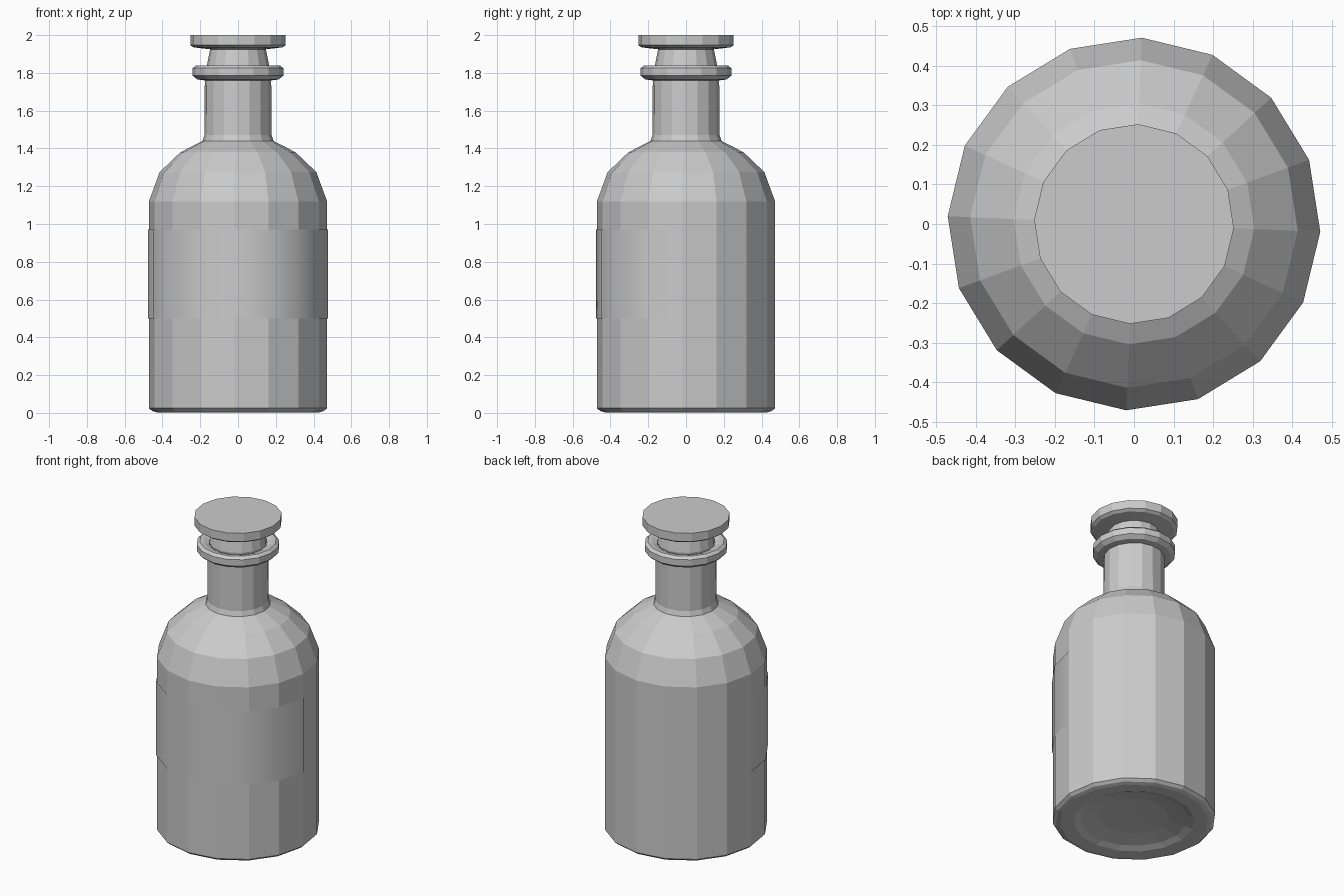
import bpy, bmesh
from math import sin, cos, radians

if "Cube" in bpy.data.objects:
    bpy.data.objects.remove(bpy.data.objects["Cube"])

SIDES = 16
TURN = -2.4   # slight rotation of the facets, degrees


def lathe(name, profile):
    """Spin (radius, z) points about z; a zero radius closes with a pole."""
    bm = bmesh.new()
    rings = []
    for r, z in profile:
        n = SIDES if r > 0 else 1
        rings.append([bm.verts.new((r * cos(radians(TURN + 360 * i / SIDES)),
                                    r * sin(radians(TURN + 360 * i / SIDES)), z))
                      for i in range(n)])
    for a, b in zip(rings, rings[1:]):
        for i in range(SIDES):
            j = (i + 1) % SIDES
            quad = [a[i % len(a)], a[j % len(a)], b[j % len(b)], b[i % len(b)]]
            bm.faces.new(list(dict.fromkeys(quad)))
    return finish(name, bm)


def finish(name, bm):
    bmesh.ops.recalc_face_normals(bm, faces=bm.faces)
    mesh = bpy.data.meshes.new(name)
    bm.to_mesh(mesh)
    bm.free()
    obj = bpy.data.objects.new(name, mesh)
    bpy.context.collection.objects.link(obj)
    return obj


# Bottle: dished base, straight body, round shoulder, neck, collar, inner wall
lathe("bottle", [
    (0, 0.045), (0.2, 0.04), (0.31, 0.02), (0.35, 0.005), (0.43, 0.003), (0.455, 0.01),
    (0.472, 0.025), (0.472, 1.12), (0.415, 1.275), (0.305, 1.38),
    (0.188, 1.44), (0.178, 1.47), (0.176, 1.76),
    (0.215, 1.765), (0.24, 1.785), (0.24, 1.825), (0.222, 1.84),
    (0.2, 1.838), (0.168, 1.825), (0.14, 1.6), (0.14, 1.43),
    (0.28, 1.35), (0.385, 1.255), (0.44, 1.11), (0.44, 0.08), (0, 0.08)])

# Stopper: waisted plug with a flat disc on top
lathe("stopper", [
    (0, 1.6), (0.13, 1.6), (0.166, 1.835), (0.161, 1.86), (0.148, 1.925), (0.235, 1.935),
    (0.253, 1.947), (0.253, 2.0), (0, 2.0)])

# Label: thin band wrapped over the front facets
bm = bmesh.new()
columns = []
for i in range(9):
    a = radians(TURN + 180 + i * 360 / SIDES)
    columns.append([bm.verts.new((0.476 * cos(a), 0.476 * sin(a), z)) for z in (0.5, 0.97)])
for a, b in zip(columns, columns[1:]):
    bm.faces.new((a[0], b[0], b[1], a[1]))
label = finish("label", bm)
for p in label.data.polygons:
    p.use_smooth = True
